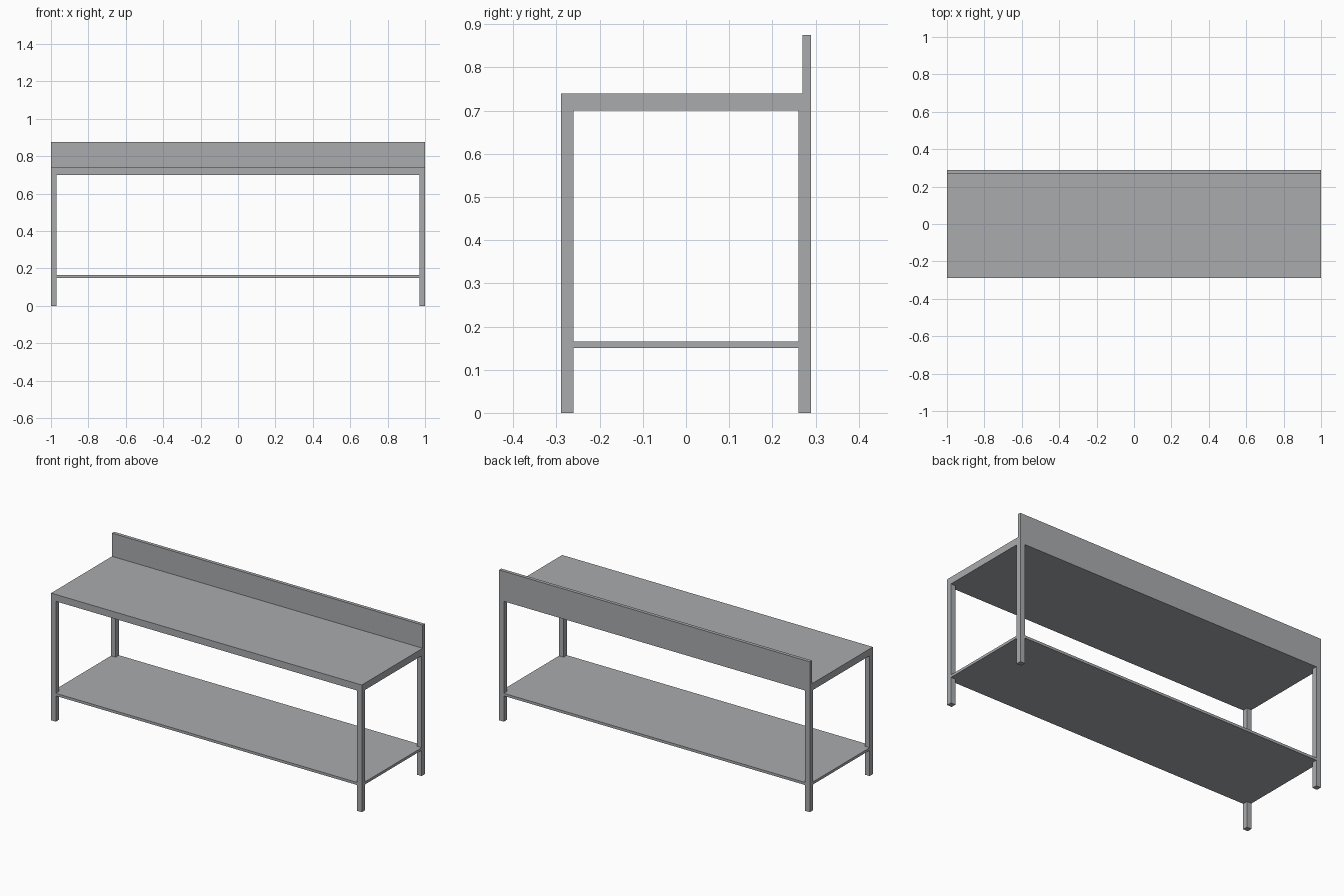
import bpy

default = bpy.data.objects.get("Cube")
if default:
    bpy.data.objects.remove(default, do_unlink=True)

# Brushed steel grey
steel = bpy.data.materials.new("steel_grey")
steel.use_nodes = True
COLOR = (0.40, 0.41, 0.42, 1)
steel.diffuse_color = COLOR
steel.node_tree.nodes["Principled BSDF"].inputs["Base Color"].default_value = COLOR

HALF_X, HALF_Y = 1.0, 0.29
LEG = 0.03
TOP_LOW, TOP_HIGH = 0.70, 0.74


def box(name, low, high):
    """Flat-shaded box between two opposite corners."""
    size = [b - a for a, b in zip(low, high)]
    centre = [(a + b) / 2 for a, b in zip(low, high)]
    bpy.ops.mesh.primitive_cube_add(size=1, location=centre)
    obj = bpy.context.object
    obj.name = name
    obj.scale = size
    bpy.ops.object.transform_apply(location=False, rotation=False, scale=True)
    obj.data.materials.append(steel)
    return obj


# Worktop and upstand along the back edge
box("worktop", (-HALF_X, -HALF_Y, TOP_LOW), (HALF_X, HALF_Y, TOP_HIGH))
box("back_upstand", (-HALF_X, HALF_Y - 0.02, TOP_HIGH), (HALF_X, HALF_Y, 0.875))

# Lower shelf, flush with the outside of the legs
box("lower_shelf", (-HALF_X, -HALF_Y, 0.15), (HALF_X, HALF_Y, 0.165))

# Four square legs
for side, sx in (("left", 1), ("right", -1)):
    for end, sy in (("front", -1), ("back", 1)):
        xs = sorted((sx * HALF_X, sx * (HALF_X - LEG)))
        ys = sorted((sy * HALF_Y, sy * (HALF_Y - LEG)))
        box(f"{end}_{side}_leg", (xs[0], ys[0], 0), (xs[1], ys[1], TOP_LOW))
